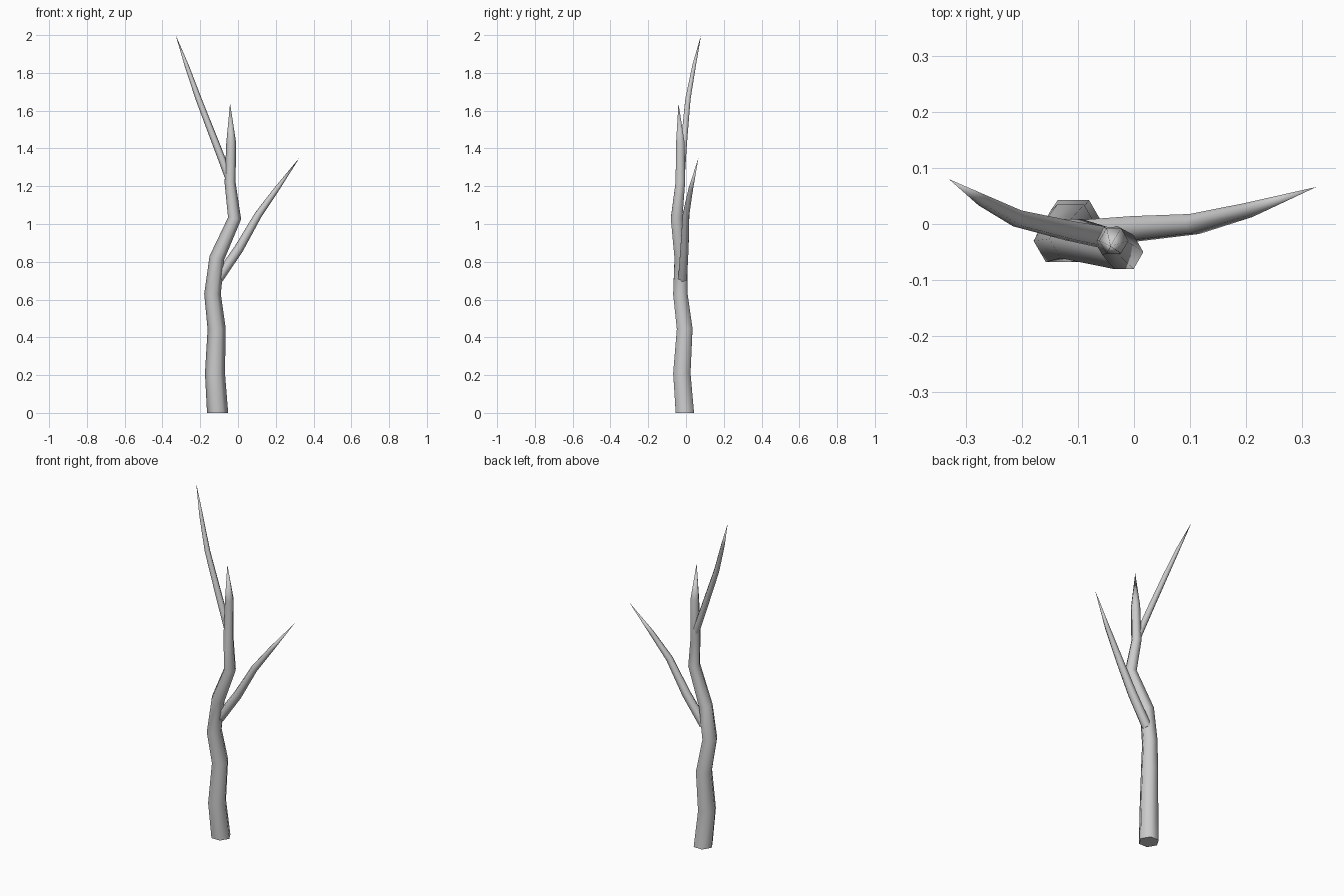
import bpy, bmesh, math
from mathutils import Vector

if "Cube" in bpy.data.objects:
    bpy.data.objects.remove(bpy.data.objects["Cube"])

SIDES = 6


def limb(name, stations, start_dir=None):
    """Tapered six-sided tube through (x, y, z, radius); the last station is a point."""
    pts = [Vector(s[:3]) for s in stations]
    bm = bmesh.new()
    rings = []
    for i, s in enumerate(stations[:-1]):
        nxt = (pts[i + 1] - pts[i]).normalized()
        prev = (pts[i] - pts[i - 1]).normalized() if i else nxt
        t = (nxt + prev).normalized()
        if i == 0 and start_dir:
            t = Vector(start_dir)
        u = Vector((1, 0, 0))
        u = (u - t * u.dot(t)).normalized()
        v = t.cross(u)
        ring = []
        for k in range(SIDES):
            a = 2 * math.pi * k / SIDES
            ring.append(bm.verts.new(pts[i] + s[3] * (u * math.cos(a) + v * math.sin(a))))
        rings.append(ring)
    tip = bm.verts.new(pts[-1])
    for k in range(SIDES):
        n = (k + 1) % SIDES
        for a, b in zip(rings, rings[1:]):
            bm.faces.new((a[k], a[n], b[n], b[k]))
        bm.faces.new((rings[-1][k], rings[-1][n], tip))
    bm.faces.new(rings[0][::-1])
    bmesh.ops.recalc_face_normals(bm, faces=bm.faces)
    me = bpy.data.meshes.new(name)
    bm.to_mesh(me)
    bm.free()
    ob = bpy.data.objects.new(name, me)
    bpy.context.collection.objects.link(ob)
    bpy.context.view_layer.objects.active = ob
    ob.select_set(True)
    bpy.ops.object.shade_smooth_by_angle(angle=math.radians(65))
    ob.select_set(False)


# Crooked main stem, flat on the ground
limb("trunk", [
    (-0.108, -0.006, 0.0, 0.056), (-0.122, -0.022, 0.21, 0.053),
    (-0.113, -0.007, 0.445, 0.048), (-0.135, -0.030, 0.63, 0.044),
    (-0.112, -0.026, 0.82, 0.040), (-0.018, -0.050, 1.03, 0.035),
    (-0.042, -0.030, 1.22, 0.029), (-0.036, -0.030, 1.43, 0.026),
    (-0.042, -0.040, 1.64, 0)], (0, 0, 1))

# Lower branch reaching right
limb("right_branch", [
    (-0.105, -0.018, 0.71, 0.027), (0.005, -0.008, 0.87, 0.025),
    (0.108, 0.000, 1.05, 0.020), (0.205, 0.025, 1.185, 0.014),
    (0.325, 0.066, 1.35, 0)])

# Upper branch reaching left
limb("left_branch", [
    (-0.042, -0.026, 1.23, 0.021), (-0.115, -0.012, 1.42, 0.019),
    (-0.208, 0.010, 1.66, 0.016), (-0.272, 0.043, 1.84, 0.011),
    (-0.330, 0.080, 2.0, 0)])
